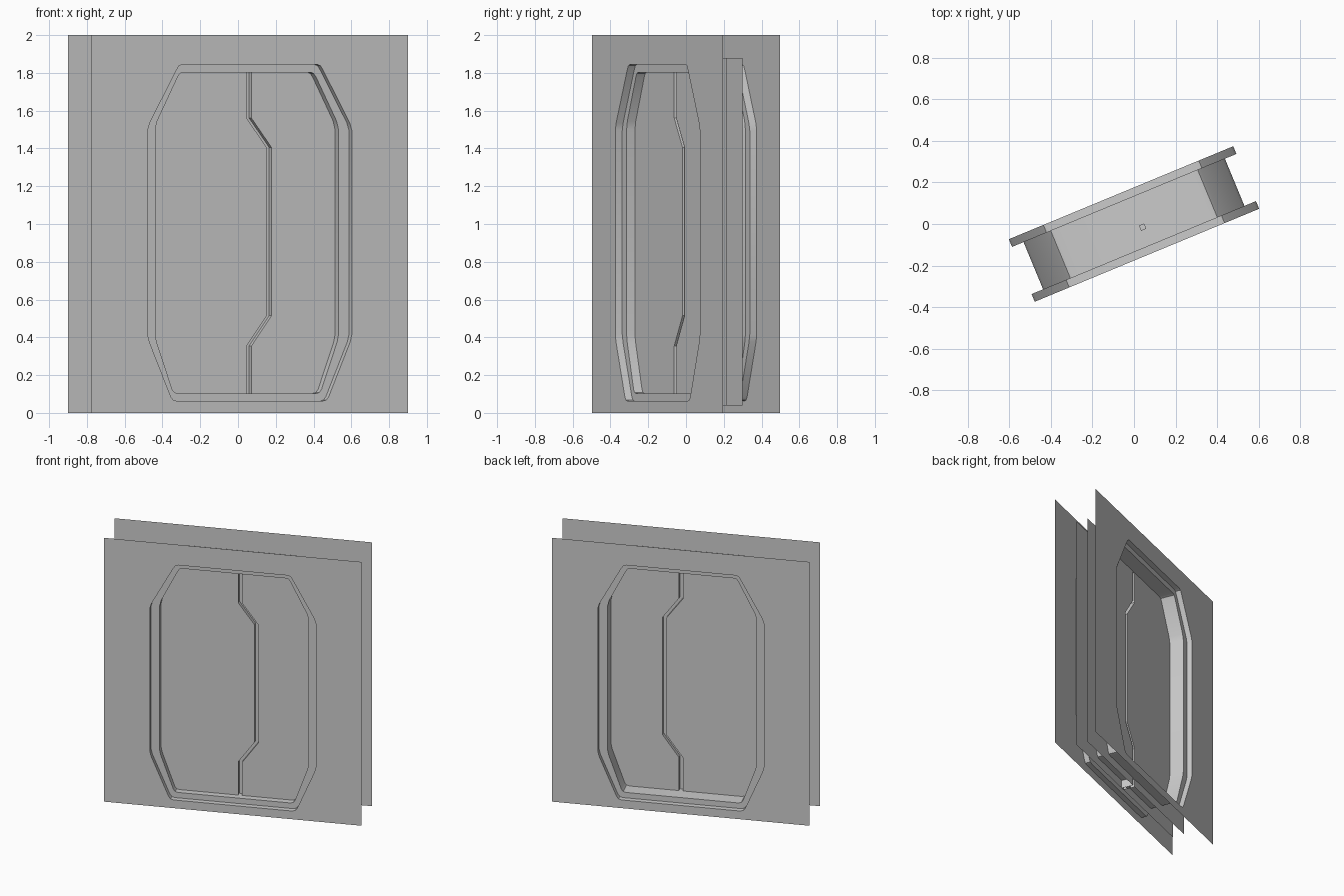
import bpy, bmesh, math

if "Cube" in bpy.data.objects:
    bpy.data.objects.remove(bpy.data.objects["Cube"])

TURN = math.radians(22.5)      # whole assembly is turned about z
WALL_W, WALL_D = 0.906, 0.163  # half width, half depth between wall sheets
LEDGE = 0.123                  # depth of the recessed ledge
DOOR_C, DOOR_T = 0.03, 0.045   # door centre and half thickness
DOOR_W, Z0, Z1 = 0.747, 0.04, 1.88


def finish(bm, name, normals=True, smooth=False):
    if normals:
        bmesh.ops.recalc_face_normals(bm, faces=bm.faces)
    me = bpy.data.meshes.new(name)
    bm.to_mesh(me)
    bm.free()
    ob = bpy.data.objects.new(name, me)
    bpy.context.collection.objects.link(ob)
    ob.rotation_euler.z = TURN
    if smooth:
        bpy.context.view_layer.objects.active = ob
        ob.select_set(True)
        bpy.ops.object.shade_smooth_by_angle(angle=math.radians(30))
        ob.select_set(False)
    return ob


def ring(bm, pts, depth):
    # depth is measured toward the front
    return [bm.verts.new((u, -depth, z)) for u, z in pts]


def bridge(bm, a, b, closed=True):
    n = len(a)
    for i in range(n if closed else n - 1):
        j = (i + 1) % n
        bm.faces.new((a[i], a[j], b[j], b[i]))


def mirrored(half):
    return half + [(-u, z) for u, z in reversed(half)]


# opening outlines: wall hole and narrower passage
OUTER = mirrored([(.385, 1.845), (.405, 1.838), (.420, 1.815), (.573, 1.535),
                  (.585, 1.495), (.585, .415), (.575, .375), (.452, .085),
                  (.438, .068), (.415, .062)])
INNER = mirrored([(.365, 1.803), (.383, 1.797), (.397, 1.777), (.514, 1.545),
                  (.525, 1.500), (.525, .415), (.517, .375), (.428, .125),
                  (.415, .108), (.395, .103)])

# wall sheets with the opening cut out
for name, s in (("front_wall", 1), ("back_wall", -1)):
    bm = bmesh.new()
    rect = [(-WALL_W, 0), (WALL_W, 0), (WALL_W, 2), (-WALL_W, 2)]
    edges = []
    for pts in (rect, OUTER):
        vs = ring(bm, pts, s * WALL_D)
        edges += [bm.edges.new((vs[i - 1], vs[i])) for i in range(len(vs))]
    bmesh.ops.triangle_fill(bm, use_beauty=True, edges=edges,
                            normal=(0, -s, 0))
    for f in bm.faces:
        f.normal_update()
        if f.normal.y * s > 0:
            f.normal_flip()
    finish(bm, name, normals=False)

# door frame: stepped ledge on both sides and the passage through the wall
bm = bmesh.new()
loops = [ring(bm, OUTER, WALL_D), ring(bm, OUTER, LEDGE),
         ring(bm, INNER, LEDGE), ring(bm, INNER, -LEDGE),
         ring(bm, OUTER, -LEDGE), ring(bm, OUTER, -WALL_D)]
for a, b in zip(loops, loops[1:]):
    bridge(bm, a, b)
bm.normal_update()
if sum(f.normal.z * (f.calc_center_median().z - .95) for f in bm.faces) > 0:
    bmesh.ops.reverse_faces(bm, faces=bm.faces)
finish(bm, "door_frame", normals=False, smooth=True)

# sliding door leaves: two sheets each, joined along the zigzag seam
SEAM = [(.0325, Z0), (.0325, .355), (.1475, .515), (.1475, 1.405),
        (.0325, 1.56), (.0325, Z1)]
GAP = 0.014
for name, s in (("left_door_leaf", -1), ("right_door_leaf", 1)):
    bm = bmesh.new()
    edge = [(u + s * GAP, z) for u, z in SEAM]
    pts = edge + [(s * DOOR_W, Z1), (s * DOOR_W, Z0)]
    a = ring(bm, pts, DOOR_C + DOOR_T)
    b = ring(bm, pts, DOOR_C - DOOR_T)
    bm.faces.new(a)
    bm.faces.new(b[::-1])
    bridge(bm, a[:len(edge)][::-1], b[:len(edge)][::-1], closed=False)
    finish(bm, name)

# square sealing strip inside the seam
bm = bmesh.new()
h = GAP - 0.0005
cols = [ring(bm, [(u + du, z) for u, z in SEAM], DOOR_C + dn)
        for du, dn in ((-h, h), (h, h), (h, -h), (-h, -h))]
for i in range(4):
    bridge(bm, cols[i], cols[(i + 1) % 4], closed=False)
for k in (0, -1):
    bm.faces.new([c[k] for c in cols])
finish(bm, "door_seal")
